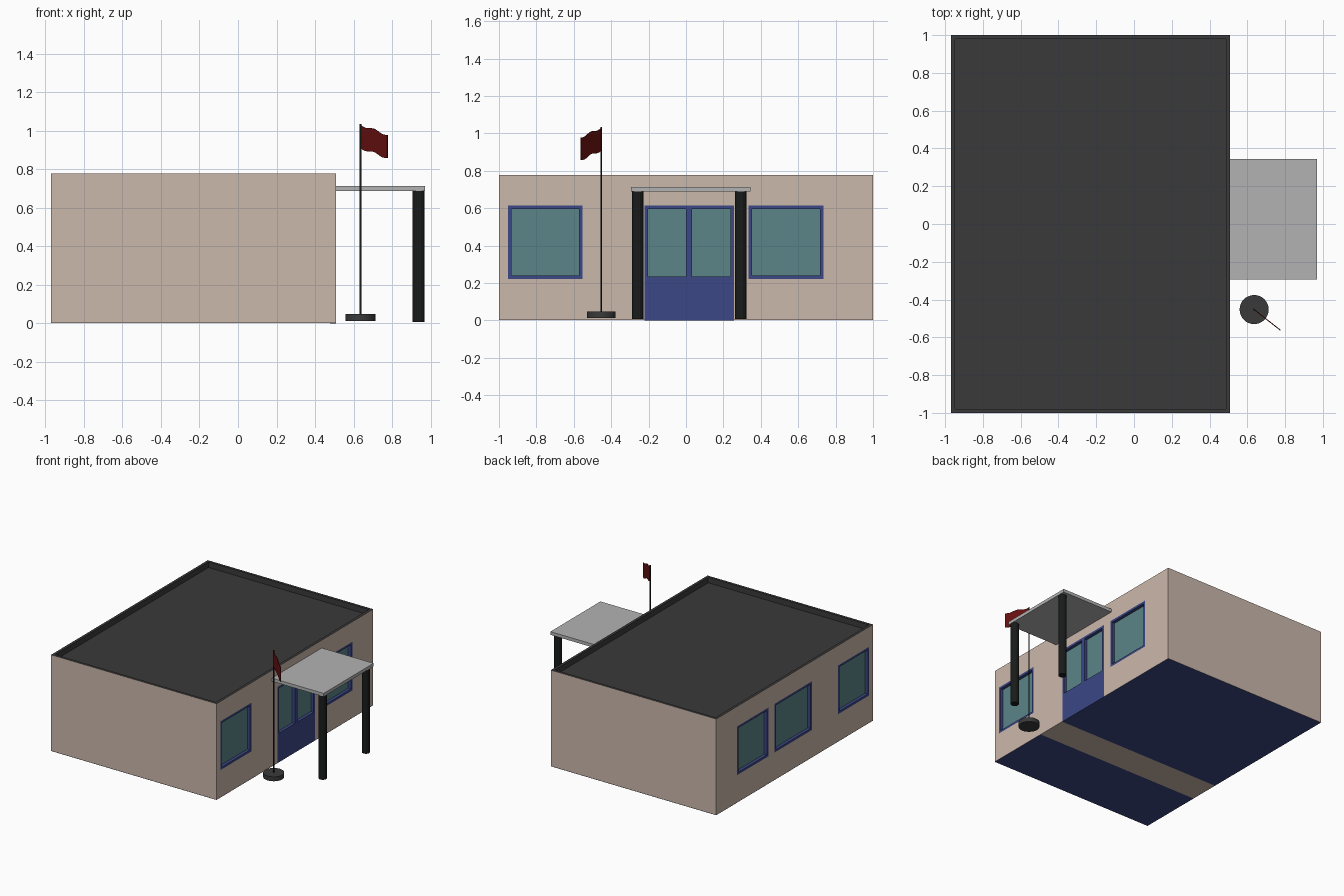
import bpy, bmesh, math

if "Cube" in bpy.data.objects:
    bpy.data.objects.remove(bpy.data.objects["Cube"])

def mat(name, r, g, b):
    m = bpy.data.materials.new(name)
    m.diffuse_color = (r, g, b, 1)
    m.use_nodes = True
    m.node_tree.nodes["Principled BSDF"].inputs["Base Color"].default_value = m.diffuse_color
    return m

TAN = mat("tan_wall", 0.60, 0.48, 0.41)
DARK = mat("dark_roof", 0.042, 0.042, 0.042)
BLUE = mat("blue_frame", 0.044, 0.063, 0.235)
GLASS = mat("glass", 0.107, 0.235, 0.246)
BLACK = mat("black_post", 0.01, 0.011, 0.011)
GREY = mat("canopy_grey", 0.45, 0.45, 0.45)
RED = mat("red_flag", 0.13, 0.005, 0.005)

X0, X1, H = -0.97, 0.508, 0.777   # wall planes and height
DEPTH = 0.03                      # opening recess

def add_box(bm, lo, hi):
    v = bmesh.ops.create_cube(bm, size=1)["verts"]
    for p in v:
        p.co = [(a + b) / 2 + c * (b - a) for a, b, c in zip(lo, hi, p.co)]

def finish(name, bm, *mats):
    me = bpy.data.meshes.new(name)
    bm.to_mesh(me)
    bm.free()
    ob = bpy.data.objects.new(name, me)
    bpy.context.collection.objects.link(ob)
    for m in mats:
        me.materials.append(m)
    return ob

def boxes(name, material, *pairs):
    bm = bmesh.new()
    for lo, hi in pairs:
        add_box(bm, lo, hi)
    return finish(name, bm, material)

def cylinder(name, material, x, y, z0, z1, r, n):
    bpy.ops.mesh.primitive_cylinder_add(vertices=n, radius=r, depth=z1 - z0,
                                        location=(x, y, (z0 + z1) / 2))
    ob = bpy.context.object
    ob.name = name
    ob.data.materials.append(material)
    return ob

# Building body: box whose top is inset and sunk to leave a parapet
bm = bmesh.new()
add_box(bm, (X0, -1, 0.001), (X1, 1, H))
top = max(bm.faces, key=lambda f: f.calc_center_median().z)
rim = bmesh.ops.inset_region(bm, faces=[top], thickness=0.03)["faces"]
walls = bmesh.ops.extrude_discrete_faces(bm, faces=[top])["faces"]
deck = walls[0]
for v in deck.verts:
    v.co.z -= 0.045
for f in set(rim) | {deck} | {g for e in deck.edges for g in e.link_faces}:
    f.material_index = 1
body = finish("building_body", bm, TAN, DARK)

# Openings: (name, wall x, outward sign, y range, bottom z)
Z0, Z1 = 0.222, 0.615
openings = []
for side, x, s in (("front", X1, 1), ("back", X0, -1)):
    openings.append((side + "_window_a", x, s, -0.952, -0.553, Z0))
    openings.append((side + "_window_b", x, s, 0.335, 0.735, Z0))
openings.append(("back_window_c", X0, -1, -0.222, 0.257, Z0))
openings.append(("entrance_door", X1, 1, -0.222, 0.257, 0.0))

bm = bmesh.new()
for name, x, s, y0, y1, z0 in openings:
    a, b = sorted((x - s * DEPTH, x + s * 0.05))
    add_box(bm, (a, y0, z0 if z0 else -0.05), (b, y1, Z1))
cutter = finish("opening_cutter", bm, TAN)
cutter.hide_render = True
cutter.hide_set(True)
cut = body.modifiers.new("openings", 'BOOLEAN')
cut.object = cutter
cut.solver = 'EXACT'

# Frames and glass set into the openings
W = 0.018
for name, x, s, y0, y1, z0 in openings:
    a, b = sorted((x, x - s * DEPTH))
    low = 0.235 if z0 == 0 else z0 + W
    bars = [((a, y0, z0), (b, y1, low)),
            ((a, y0, Z1 - W), (b, y1, Z1)),
            ((a, y0, low), (b, y0 + W, Z1 - W)),
            ((a, y1 - W, low), (b, y1, Z1 - W))]
    if z0 == 0:
        bars.append(((a, 0.0, low), (b, 0.032, Z1 - W)))
    boxes(name + "_frame", BLUE, *bars)
    g0, g1 = sorted((x - s * DEPTH, x - s * (DEPTH - 0.005)))
    boxes(name + "_glass", GLASS, ((g0, y0 + W, low), (g1, y1 - W, Z1 - W)))

# Underside strips
for i, (y0, y1, m) in enumerate(((-1, -0.47, BLUE), (-0.47, -0.222, TAN),
                                 (-0.222, 0.257, BLUE), (0.257, 1, BLUE))):
    bm = bmesh.new()
    bm.faces.new([bm.verts.new(p) for p in
                  ((X0, y0, 0), (X0, y1, 0), (X1, y1, 0), (X1, y0, 0))])
    finish(f"underside_{i}", bm, m)

# Entrance canopy and posts
boxes("canopy", GREY, ((X1, -0.293, 0.688), (0.97, 0.345, 0.714)))
for side, y in (("left", -0.258), ("right", 0.293)):
    cylinder("canopy_post_" + side, BLACK, 0.938, y, 0.008, 0.689, 0.031, 16)

# Flagpole
PX, PY = 0.636, -0.453
cylinder("flagpole_base", DARK, PX, PY, 0.012, 0.048, 0.077, 32)
cylinder("flagpole", BLACK, PX, PY, 0.04, 1.035, 0.005, 12)

# Rippling flag: strip of quads sagging away from the pole
bm = bmesh.new()
prev = None
for i in range(13):
    t = i / 12
    z = 1.03 - 0.052 * t + 0.006 * math.sin(t * math.tau * 1.5 + math.pi)
    x, y = PX + 0.14 * t, PY - 0.11 * t
    pair = [bm.verts.new((x, y, z)), bm.verts.new((x, y, z - 0.12))]
    if prev:
        bm.faces.new((prev[0], prev[1], pair[1], pair[0]))
    prev = pair
flag = finish("flag", bm, RED)
thick = flag.modifiers.new("thickness", 'SOLIDIFY')
thick.thickness = 0.005
thick.offset = 0
